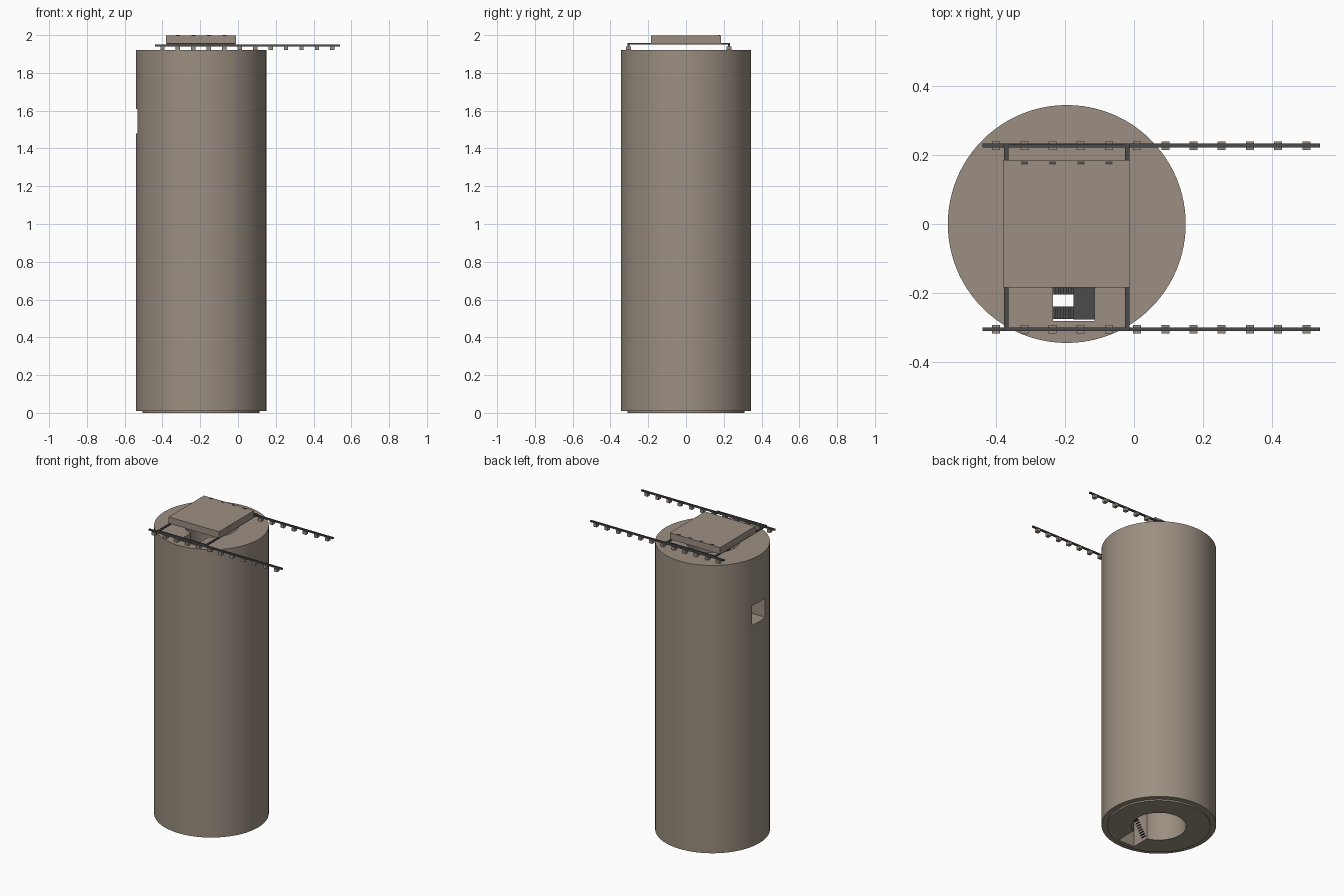
import bpy, bmesh, math

if "Cube" in bpy.data.objects:
    bpy.data.objects.remove(bpy.data.objects["Cube"])

CX = -0.195  # axis of the silo


def material(name, rgb):
    m = bpy.data.materials.new(name)
    m.diffuse_color = (*rgb, 1)
    m.use_nodes = True
    m.node_tree.nodes["Principled BSDF"].inputs["Base Color"].default_value = m.diffuse_color
    return m


CONCRETE = material("warm concrete", (0.33, 0.275, 0.22))
STEEL = material("dark steel", (0.07, 0.07, 0.07))


def make(name, bm, mat):
    bmesh.ops.recalc_face_normals(bm, faces=bm.faces)
    me = bpy.data.meshes.new(name)
    bm.to_mesh(me)
    bm.free()
    ob = bpy.data.objects.new(name, me)
    bpy.context.collection.objects.link(ob)
    if mat:
        me.materials.append(mat)
    return ob


def add_box(bm, x0, x1, y0, y1, z0, z1):
    vs = bmesh.ops.create_cube(bm, size=1)["verts"]
    for v in vs:
        v.co.x = x1 if v.co.x > 0 else x0
        v.co.y = y1 if v.co.y > 0 else y0
        v.co.z = z1 if v.co.z > 0 else z0


def boxes(name, mat, *dims):
    bm = bmesh.new()
    for d in dims:
        add_box(bm, *d)
    return make(name, bm, mat)


# Silo body: a closed profile turned around the axis, hollow in the middle
profile = [(0.164, 0), (0.31, 0), (0.31, 0.01), (0.345, 0.01), (0.345, 1.92), (0.164, 1.92)]
SEG = 96
bm = bmesh.new()
rings = []
for i in range(SEG):
    a = 2 * math.pi * i / SEG
    rings.append([bm.verts.new((CX + r * math.cos(a), r * math.sin(a), z)) for r, z in profile])
for i in range(SEG):
    a, b = rings[i], rings[(i + 1) % SEG]
    for j in range(len(profile)):
        k = (j + 1) % len(profile)
        bm.faces.new((a[j], b[j], b[k], a[k]))
silo = make("silo_body", bm, CONCRETE)

# Stairwell through the full height and the window tunnel on the left side
cutters = [boxes("stairwell_cutter", None, (-0.235, -0.115, -0.282, -0.1, -0.1, 2.1)),
           boxes("window_cutter", None, (-0.6, -0.3, -0.068, 0.068, 1.48, 1.61))]
bpy.context.view_layer.objects.active = silo
for c in cutters:
    c.hide_render = True
    mod = silo.modifiers.new(c.name, "BOOLEAN")
    mod.operation = "DIFFERENCE"
    mod.solver = "EXACT"
    mod.object = c
    bpy.ops.object.modifier_apply(modifier=mod.name)
    bpy.data.objects.remove(c)
silo.select_set(True)
bpy.ops.object.shade_smooth_by_angle(angle=math.radians(30))

# Stairs: pairs of flights with a landing on each storey
STOREYS, STEPS = 9, 8
height = 1.88 / STOREYS
steps, landings = [], []
for s in range(STOREYS):
    z = 0.02 + s * height
    landings.append((-0.175, -0.115, -0.277, -0.17, z + height / 2 - 0.006, z + height / 2))
    for i in range(STEPS):
        w = 0.06 / STEPS
        x = -0.235 + i * w
        up = z + (i + 0.5) * height / 2 / STEPS
        down = z + height - (i + 0.5) * height / 2 / STEPS
        steps.append((x, x + w, -0.205, -0.17, up - 0.004, up))
        steps.append((x, x + w, -0.276, -0.24, down - 0.004, down))
boxes("stair_steps", STEEL, *steps)
boxes("stair_landings", STEEL, *landings)

# Sliding rails with their support blocks
for name, y in (("front", -0.305), ("back", 0.2275)):
    boxes(name + "_rail", STEEL, (-0.44, 0.54, y - 0.0055, y + 0.0055, 1.94, 1.95))
    boxes(name + "_rail_blocks", CONCRETE,
          *[(-0.4 + i * 0.0818 - 0.0115, -0.4 + i * 0.0818 + 0.0115, y - 0.0125, y + 0.0125, 1.92, 1.941)
            for i in range(12)])

# Carriage under the hatch
boxes("hatch_carriage", STEEL,
      *[(x - 0.0065, x + 0.0065, -0.311, 0.233, 1.949, 1.957) for x in (-0.371, -0.02)],
      *[(-0.378, -0.013, y - 0.005, y + 0.005, 1.95, 1.957) for y in (-0.305, 0.2275)])

# Hatch and its lock plates
boxes("hatch_lid", CONCRETE, (-0.38, -0.011, -0.184, 0.186, 1.955, 1.998))
boxes("hatch_lock_plates", STEEL,
      *[(x - 0.01, x + 0.01, 0.172, 0.181, 1.99, 2.0) for x in (-0.318, -0.236, -0.154, -0.072)])
